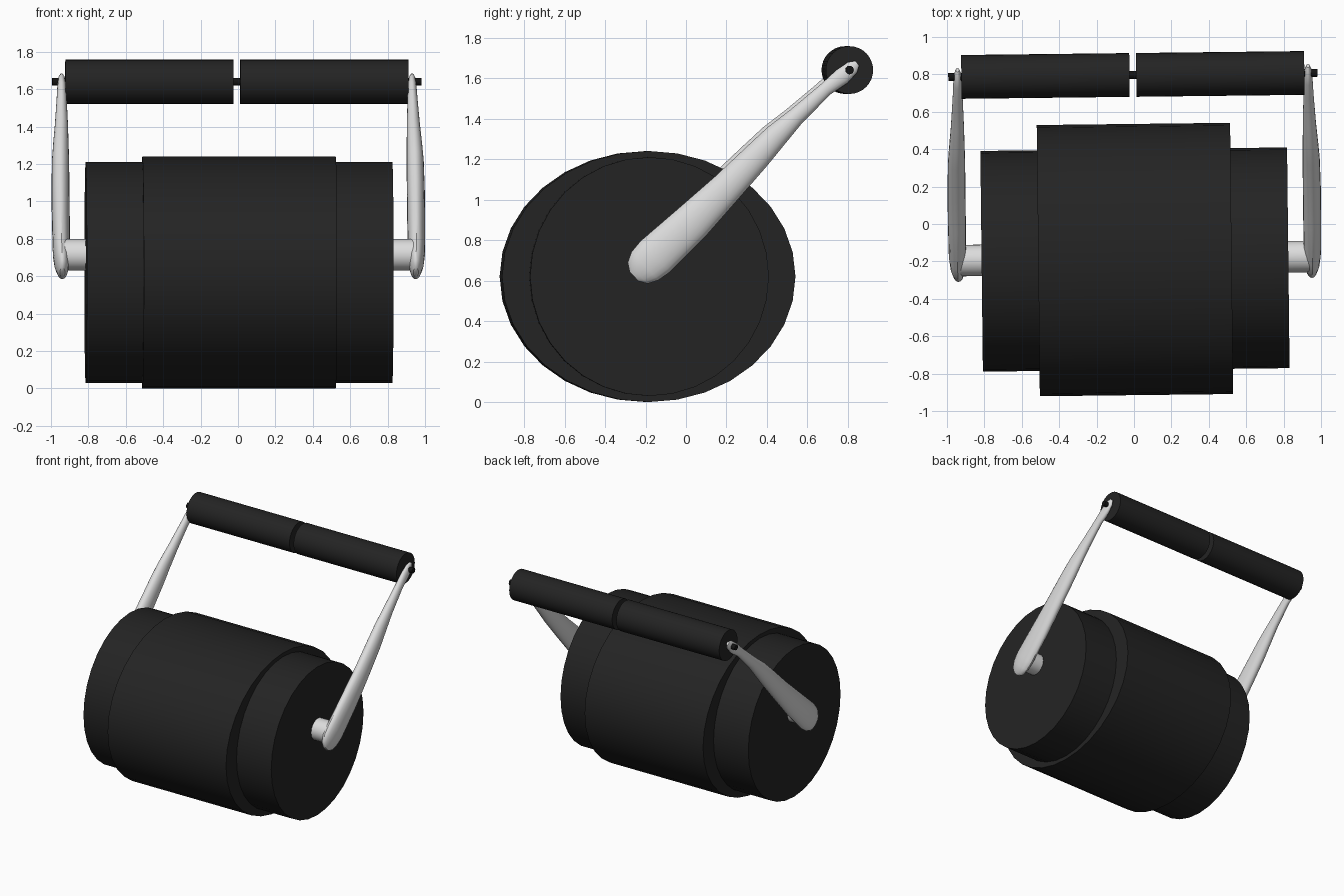
import bpy
import bmesh
import math
from mathutils import Matrix, Vector

default = bpy.data.objects.get("Cube")
if default:
    bpy.data.objects.remove(default, do_unlink=True)

YAW = 0.0115      # the whole model is turned very slightly
SHIFT = 0.003
DRUM = (-0.19, 0.62)     # (y, z) centres of the parts
AXLE = (-0.185, 0.715)
GRIP = (0.797, 1.64)


def make_material(name, grey, roughness):
    mat = bpy.data.materials.new(name)
    mat.use_nodes = True
    colour = (grey, grey, grey, 1)
    mat.diffuse_color = colour
    shader = mat.node_tree.nodes["Principled BSDF"]
    shader.inputs["Base Color"].default_value = colour
    shader.inputs["Roughness"].default_value = roughness
    return mat


rubber = make_material("black rubber", 0.017, 0.7)
rod_black = make_material("deep black", 0.007, 0.5)
white = make_material("off white", 0.72, 0.4)


def finish(name, bm, material):
    """Turn a bmesh into a smooth object with sharp edges kept."""
    bmesh.ops.recalc_face_normals(bm, faces=bm.faces)
    mesh = bpy.data.meshes.new(name)
    bm.to_mesh(mesh)
    bm.free()
    mesh.materials.append(material)
    obj = bpy.data.objects.new(name, mesh)
    bpy.context.collection.objects.link(obj)
    obj.rotation_euler.z = YAW
    obj.location.x = SHIFT
    bpy.ops.object.select_all(action="DESELECT")
    obj.select_set(True)
    bpy.context.view_layer.objects.active = obj
    bpy.ops.object.shade_smooth_by_angle(angle=math.radians(35))
    return obj


def roller(name, x_from, x_to, centre, radius_y, radius_z, material, sides=32):
    """Cylinder lying along x, with an elliptical section if wanted."""
    bm = bmesh.new()
    bmesh.ops.create_cone(bm, cap_ends=True, segments=sides, radius1=1,
                          radius2=1, depth=abs(x_to - x_from))
    place = (Matrix.Translation(((x_from + x_to) / 2, *centre))
             @ Matrix.Diagonal((1, radius_y, radius_z, 1))
             @ Matrix.Rotation(math.pi / 2, 4, "Y"))
    bmesh.ops.transform(bm, matrix=place, verts=bm.verts)
    return finish(name, bm, material)


# Arm sections: distance along arm, lower edge, upper edge, x middle, x half width
ARM = [
    (-0.125, 0.045, 0.02, 0.945, 0.014),
    (-0.1, 0.085, 0.06, 0.945, 0.03),
    (-0.05, 0.108, 0.085, 0.947, 0.041),
    (0.02, 0.118, 0.093, 0.949, 0.046),
    (0.27, 0.11, 0.082, 0.95, 0.048),
    (0.5, 0.088, 0.073, 0.95, 0.048),
    (0.73, 0.065, 0.073, 0.948, 0.046),
    (0.86, 0.048, 0.072, 0.945, 0.041),
    (1, 0.03, 0.058, 0.941, 0.035),
    (1.2, 0.023, 0.046, 0.938, 0.027),
    (1.3, 0.04, 0.045, 0.937, 0.024),
    (1.37, 0.034, 0.034, 0.937, 0.018),
    (1.4, 0.016, 0.014, 0.937, 0.009),
]


def arm(name, side, sides=20):
    """Loft oval sections from the axle up to the grip."""
    start = Vector((0, *AXLE))
    along = (Vector((0, *GRIP)) - start).normalized()
    down = Vector((0, along.z, -along.y))
    bm = bmesh.new()
    rings = []
    for dist, lower, upper, mid, half in ARM:
        centre = start + along * dist + down * (lower - upper) / 2
        ring = []
        for i in range(sides):
            angle = math.tau * i / sides
            point = centre + down * math.cos(angle) * (lower + upper) / 2
            point.x = side * (mid + half * math.sin(angle))
            ring.append(bm.verts.new(point))
        rings.append(ring)
    for a, b in zip(rings, rings[1:]):
        for i in range(sides):
            j = (i + 1) % sides
            bm.faces.new((a[i], a[j], b[j], b[i]))
    bm.faces.new(rings[0])
    bm.faces.new(rings[-1])
    return finish(name, bm, white)


# Drum with a wider, oval middle sleeve
roller("drum", -0.82, 0.82, DRUM, 0.59, 0.59, rubber)
roller("middle_sleeve", -0.517, 0.517, DRUM, 0.725, 0.62, rubber)

# Rod that runs through both grips
roller("grip_rod", -0.987, 0.987, GRIP, 0.021, 0.021, rod_black, 16)

# Paired axle stubs, arms and grips
for label, side in (("left", 1), ("right", -1)):
    roller(label + "_axle", side * 0.8, side * 0.945, AXLE, 0.084, 0.084, white)
    arm(label + "_arm", side)
    roller(label + "_grip", side * 0.018, side * 0.917, GRIP, 0.117, 0.118, rubber)
